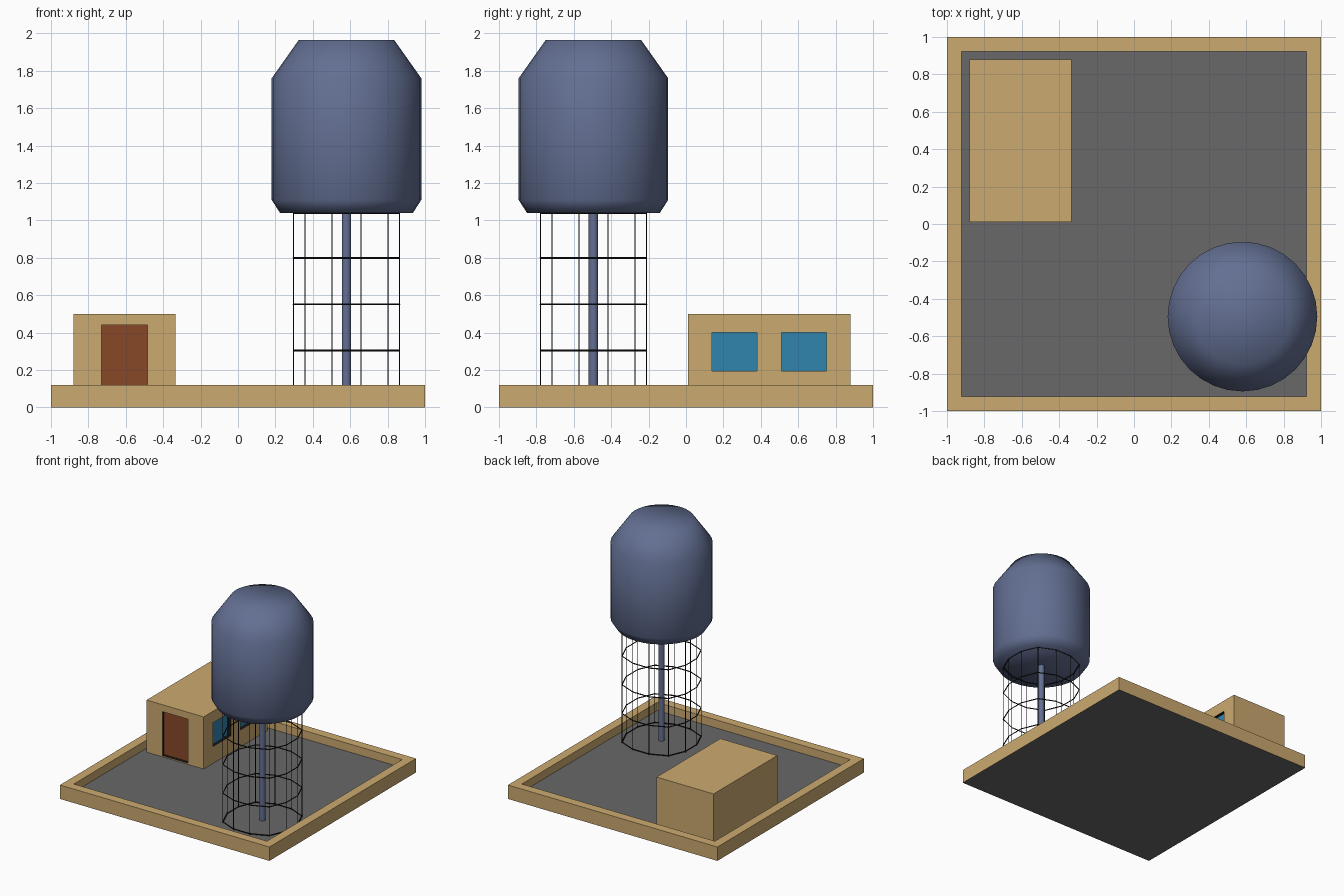
import bpy, bmesh
from math import cos, sin, tau

if "Cube" in bpy.data.objects:
    bpy.data.objects.remove(bpy.data.objects["Cube"])


def material(name, rgb):
    m = bpy.data.materials.new(name)
    m.diffuse_color = (*rgb, 1)
    m.use_nodes = True
    m.node_tree.nodes["Principled BSDF"].inputs["Base Color"].default_value = m.diffuse_color
    return m


TAN = material("sandstone", (0.6, 0.4, 0.16))
GREY = material("roofing", (0.14, 0.14, 0.14))
BLUE = material("glass", (0.03, 0.23, 0.42))
BROWN = material("door_wood", (0.25, 0.065, 0.02))
STEEL = material("tank_paint", (0.125, 0.16, 0.29))
BLACK = material("black_metal", (0.01, 0.01, 0.01))


def finish(name, bm, *mats):
    me = bpy.data.meshes.new(name)
    bmesh.ops.recalc_face_normals(bm, faces=bm.faces)
    bm.to_mesh(me)
    bm.free()
    for m in mats:
        me.materials.append(m)
    ob = bpy.data.objects.new(name, me)
    bpy.context.collection.objects.link(ob)
    return ob


def box_bm(x, y, z):
    bm = bmesh.new()
    bmesh.ops.create_cube(bm, size=1)
    for v in bm.verts:
        for i, (lo, hi) in enumerate((x, y, z)):
            v.co[i] = hi if v.co[i] > 0 else lo
    return bm


def box(name, x, y, z, mat):
    return finish(name, box_bm(x, y, z), mat)


def lathe(name, profile, center, sides, mat):
    bm = bmesh.new()
    rings = [[bm.verts.new((center[0] + r * cos(tau * i / sides),
                            center[1] + r * sin(tau * i / sides), z))
              for i in range(sides)] for r, z in profile]
    for a, b in zip(rings, rings[1:]):
        for i in range(sides):
            j = (i + 1) % sides
            bm.faces.new((a[i], a[j], b[j], b[i]))
    bm.faces.new(rings[0])
    bm.faces.new(rings[-1])
    for f in bm.faces:
        f.smooth = True
    return finish(name, bm, mat)


def rods(name, paths, radius, closed):
    cu = bpy.data.curves.new(name, 'CURVE')
    cu.dimensions = '3D'
    cu.bevel_depth = radius
    cu.bevel_resolution = 0
    cu.materials.append(BLACK)
    for path in paths:
        s = cu.splines.new('POLY')
        s.points.add(len(path) - 1)
        for p, co in zip(s.points, path):
            p.co = (*co, 1)
        s.use_cyclic_u = closed
    ob = bpy.data.objects.new(name, cu)
    bpy.context.collection.objects.link(ob)


FLOOR = 0.05

# Roof slab: parapet inset and sunk, grey floor and underside
bm = box_bm((-1, 1), (-1, 1), (0, 0.12))
bm.faces.ensure_lookup_table()
top = max(bm.faces, key=lambda f: f.calc_center_median().z)
bottom = min(bm.faces, key=lambda f: f.calc_center_median().z)
bmesh.ops.inset_region(bm, faces=[top], thickness=0.11)
sunk = bmesh.ops.extrude_discrete_faces(bm, faces=[top])["faces"][0]
for v in sunk.verts:
    v.co.z = FLOOR
sunk.material_index = bottom.material_index = 1
finish("roof_slab", bm, TAN, GREY)

# Stair hut with recessed openings
X0, X1, Y0, Y1 = -0.88, -0.335, 0.01, 0.88
DEPTH = 0.03
hut = box("hut", (X0, X1), (Y0, Y1), (FLOOR, 0.5), TAN)
openings = [("door", (-0.73, -0.485), (Y0, Y0 + DEPTH), (0.06, 0.44), BROWN)]
for n, (a, b) in enumerate([(0.14, 0.38), (0.51, 0.75)]):
    openings.append((f"window_{n + 1}", (X1 - DEPTH, X1), (a, b), (0.195, 0.40), BLUE))

for name, x, y, z, mat in openings:
    is_door = name == "door"
    # Cutter runs a little past the wall face
    cx = x if is_door else (x[0], x[1] + 0.05)
    cy = (y[0] - 0.05, y[1]) if is_door else y
    cutter = box(name + "_cutter", cx, cy, z, BLACK)
    cutter.hide_render = True
    mod = hut.modifiers.new(name, 'BOOLEAN')
    mod.operation = 'DIFFERENCE'
    mod.solver = 'EXACT'
    mod.material_mode = 'TRANSFER'
    mod.object = cutter
    bpy.context.view_layer.objects.active = hut
    bpy.ops.object.modifier_apply(modifier=mod.name)
    bpy.data.objects.remove(cutter)
    # Panel at the back of the recess
    px = x if is_door else (x[0] - 0.005, x[0] + 0.004)
    py = (y[1] - 0.004, y[1] + 0.005) if is_door else y
    box(name, px, py, z, mat)

# Water tank and central pipe
CX, CY = 0.58, -0.495
lathe("water_tank", [(0.355, 1.04), (0.4, 1.11), (0.4, 1.76), (0.255, 1.965)],
      (CX, CY), 32, STEEL)
pipe = lathe("pipe", [(0.025, FLOOR), (0.025, 1.045)], (CX, CY), 16, STEEL)
bpy.context.view_layer.objects.active = pipe
pipe.select_set(True)
bpy.ops.object.shade_smooth_by_angle()

# Twelve-sided support cage: posts and hoops
quarter = [(0.283, -0.078), (0.283, 0.078), (0.222, 0.222)]
plan = []
for k in range(4):
    c, s = round(cos(tau * k / 4)), round(sin(tau * k / 4))
    plan += [(CX + c * x - s * y, CY + s * x + c * y) for x, y in quarter]
rods("cage_posts", [[(x, y, FLOOR), (x, y, 1.045)] for x, y in plan], 0.003, False)
rods("cage_hoops", [[(x, y, z) for x, y in plan]
                    for z in (0.058, 0.305, 0.552, 0.80, 1.04)], 0.005, True)
